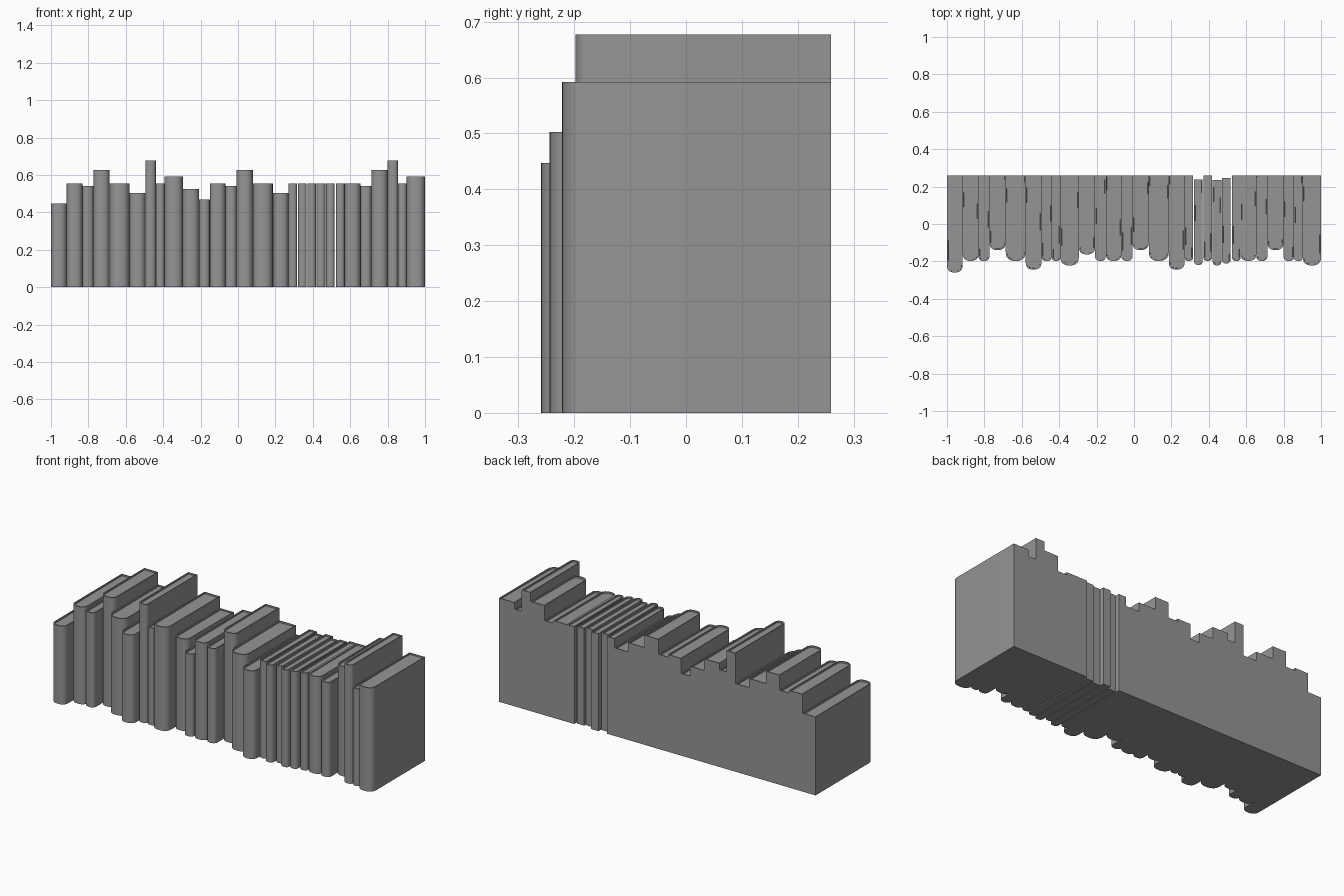
import bpy, bmesh
from math import sin, cos, pi

if "Cube" in bpy.data.objects:
    bpy.data.objects.remove(bpy.data.objects["Cube"])

BACK = 0.2595
RIM = 0.007     # width of the raised cover edge round the top
LIP = 0.008     # how far the pages sit below the cover

# book kinds: thickness, height, y of the spine front
KINDS = {
    "A": (0.084, 0.447, -0.2595),
    "B": (0.084, 0.555, -0.198),
    "C": (0.059, 0.540, -0.198),
    "D": (0.087, 0.626, -0.140),
    "E": (0.107, 0.555, -0.198),
    "F": (0.084, 0.503, -0.244),
    "G": (0.056, 0.677, -0.198),
    "H": (0.046, 0.555, -0.198),
    "I": (0.098, 0.592, -0.222),
    "J": (0.087, 0.525, -0.163),
    "K": (0.057, 0.470, -0.198),
}

# dark grey cover
grey = bpy.data.materials.new("dark_grey")
grey.diffuse_color = (0.3, 0.3, 0.3, 1)
grey.use_nodes = True
grey.node_tree.nodes["Principled BSDF"].inputs["Base Color"].default_value = grey.diffuse_color


def spine_curve(cx, half, front, depth, steps=14):
    """Rounded, slightly squared spine end, from left side to right side."""
    points = []
    for i in range(steps + 1):
        a = pi * i / steps
        c, s = cos(a), sin(a)
        sx = abs(c) ** 0.85 * (1 if c >= 0 else -1)
        points.append((cx - half * sx, front + depth * (1 - max(s, 0) ** 0.85)))
    return points


def book(kind, x, index, shift=0.0):
    width, height, front = KINDS[kind]
    half, cx = width / 2, x + width / 2
    back = BACK + shift
    outline = [(cx - half, back)]
    outline += spine_curve(cx, half, front + shift, 0.45 * width)
    outline += [(cx + half, back)]

    # solid book block with a rounded spine
    bm = bmesh.new()
    base = bm.faces.new([bm.verts.new((px, py, 0)) for px, py in outline])
    new = bmesh.ops.extrude_face_region(bm, geom=[base])["geom"]
    for v in new:
        if isinstance(v, bmesh.types.BMVert):
            v.co.z = height
    bm.faces.new([v for v in bm.verts if v.co.z == 0]) if not any(
        all(v.co.z == 0 for v in f.verts) for f in bm.faces) else None
    bmesh.ops.recalc_face_normals(bm, faces=bm.faces)

    # sunken page tops inside the cover rim
    top = next(f for f in bm.faces if all(v.co.z > 0 for v in f.verts))
    bmesh.ops.inset_individual(bm, faces=[top], thickness=RIM)
    well = bmesh.ops.inset_individual(bm, faces=[top], thickness=0.0005)
    for v in top.verts:
        v.co.z -= LIP
    bm.normal_update()

    name = f"book_{index:02d}"
    mesh = bpy.data.meshes.new(name)
    bm.to_mesh(mesh)
    bm.free()
    mesh.materials.append(grey)
    obj = bpy.data.objects.new(name, mesh)
    bpy.context.collection.objects.link(obj)
    return x + width


count = 0


def row(kinds, x):
    global count
    for k in kinds:
        count += 1
        x = book(k, x, count)


# left run of books, then the right run ending at x = 1
row("ABCDEFGHIJKBCDEFH", -1.0)
right_run = "HBCDGHI"
row(right_run, 1.0 - sum(KINDS[k][0] for k in right_run))

# loosely spaced slim books, some pulled forward
for i, shift in enumerate((-0.021, 0.0, -0.0235, -0.013)):
    count += 1
    book("H", 0.3215 + i * 0.0497, count, shift)

# smooth the rounded spines, keep the edges sharp
for obj in bpy.context.collection.objects:
    obj.select_set(True)
    bpy.context.view_layer.objects.active = obj
bpy.ops.object.shade_smooth_by_angle(angle=0.6)
